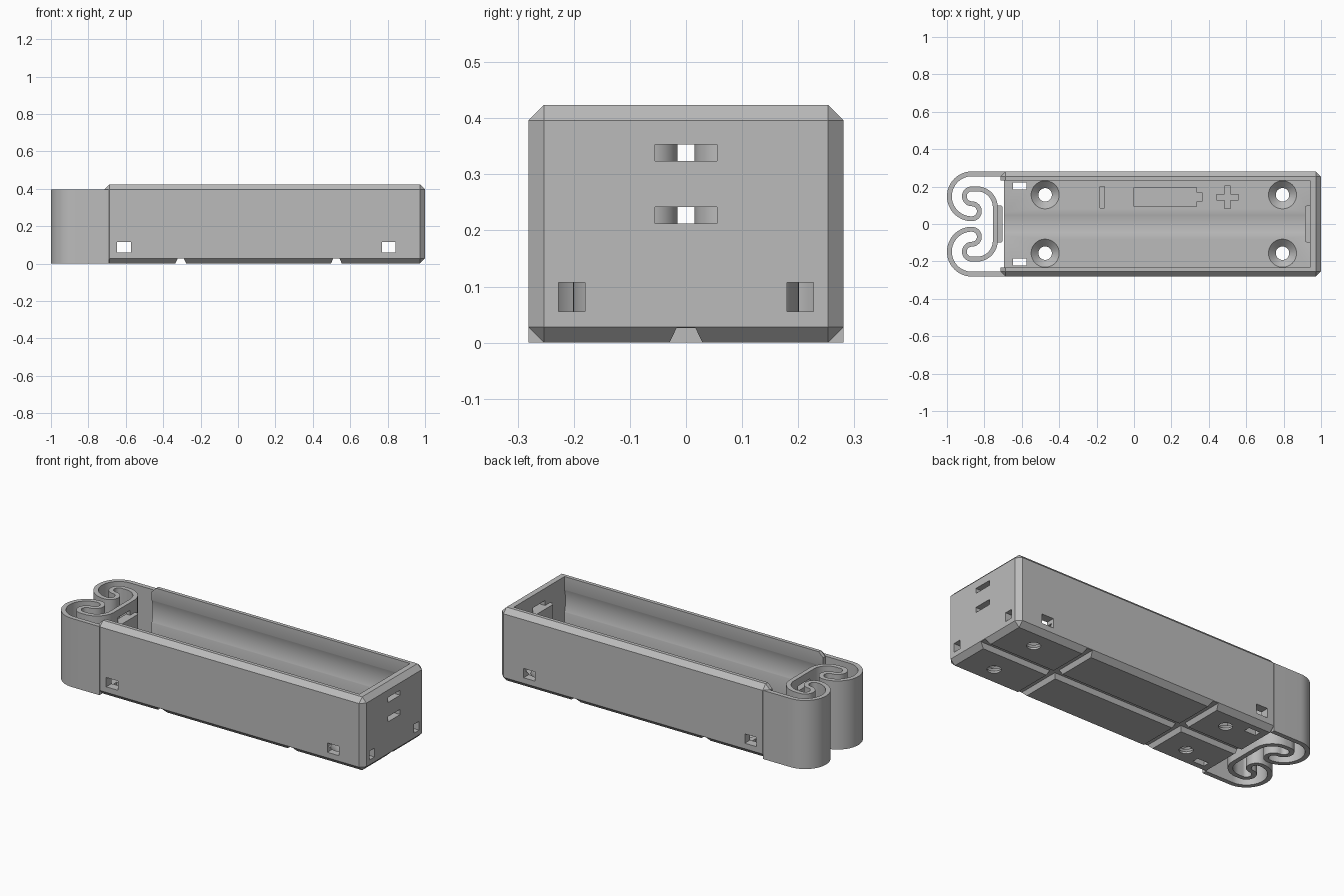
import bpy, bmesh, math
from mathutils import Vector, Matrix

if "Cube" in bpy.data.objects:
    bpy.data.objects.remove(bpy.data.objects["Cube"])

GREY = (0.5, 0.5, 0.5, 1)
mat = bpy.data.materials.new("plain grey")
mat.use_nodes = True
mat.diffuse_color = GREY
mat.node_tree.nodes["Principled BSDF"].inputs["Base Color"].default_value = GREY


def add(name, bm):
    bmesh.ops.recalc_face_normals(bm, faces=bm.faces)
    me = bpy.data.meshes.new(name)
    bm.to_mesh(me)
    bm.free()
    me.materials.append(mat)
    ob = bpy.data.objects.new(name, me)
    bpy.context.collection.objects.link(ob)
    return ob


def box(name, x, y, z, chamfer=0, upright_only=False, segments=1):
    """Box from (min, max) pairs, optionally chamfered."""
    bm = bmesh.new()
    bmesh.ops.create_cube(bm, size=1)
    for v in bm.verts:
        v.co = [r[0] if c < 0 else r[1] for c, r in zip(v.co, (x, y, z))]
    if chamfer:
        edges = [e for e in bm.edges if not upright_only
                 or abs(e.verts[0].co.z - e.verts[1].co.z) > 1e-4]
        bmesh.ops.bevel(bm, geom=edges, offset=chamfer, segments=segments,
                        affect='EDGES', profile=0.5)
    return add(name, bm)


def prism(name, points, depth, matrix=Matrix()):
    """Flat outline extruded along its local z."""
    bm = bmesh.new()
    face = bm.faces.new([bm.verts.new((p[0], p[1], 0)) for p in points])
    ext = bmesh.ops.extrude_face_region(bm, geom=[face])
    for v in ext["geom"]:
        if isinstance(v, bmesh.types.BMVert):
            v.co.z += depth
    bmesh.ops.transform(bm, matrix=matrix, verts=bm.verts)
    return add(name, bm)


def cone(name, r1, r2, depth, matrix, sides=48):
    bm = bmesh.new()
    bmesh.ops.create_cone(bm, cap_ends=True, segments=sides, radius1=r1,
                          radius2=r2, depth=depth, matrix=matrix)
    return add(name, bm)


def carve(ob, cutters):
    """Cut all cutters out of ob, then drop them."""
    for c in cutters:
        c.hide_render = True
        m = ob.modifiers.new("cut", 'BOOLEAN')
        m.operation, m.solver, m.object = 'DIFFERENCE', 'EXACT', c
    bpy.context.view_layer.update()
    done = bpy.data.meshes.new_from_object(
        ob.evaluated_get(bpy.context.evaluated_depsgraph_get()))
    ob.modifiers.clear()
    ob.data = done
    for c in cutters:
        bpy.data.objects.remove(c)


def smooth(ob):
    bpy.ops.object.select_all(action='DESELECT')
    ob.select_set(True)
    bpy.context.view_layer.objects.active = ob
    bpy.ops.object.shade_smooth_by_angle(angle=math.radians(25))


FLOOR, MID = 0.05, 0.283
SLOTS = ((0.212, 0.242), (0.324, 0.353))

# Chamfered tray, hollowed by a box and a shallow round cradle
tray = box("tray", (-0.715, 1), (-0.281, 0.281), (0, 0.424), 0.028)
along_x = Matrix.Rotation(math.pi / 2, 4, 'Y')
along_y = Matrix.Rotation(math.pi / 2, 4, 'X')
cuts = [
    box("cavity", (-0.9, 0.94), (-0.232, 0.232), (FLOOR, 0.6)),
    box("open_end", (-0.9, -0.695), (-0.232, 0.232), (-0.1, 0.6)),
    cone("cradle", 0.241, 0.241, 1.84,
         Matrix.Translation((0.02, 0, MID)) @ along_x, 96),
]

# Wire slots in the end wall, the sides and the floor
for z in SLOTS:
    cuts.append(box("end_slot", (0.9, 1.1), (-0.055, 0.055), z))
for s in (-1, 1):
    cuts.append(box("corner_slot", (0.9, 1.1),
                    sorted((s * 0.18, s * 0.227)), (0.056, 0.107)))
    cuts.append(box("floor_slot", (-0.648, -0.575),
                    sorted((s * 0.184, s * 0.221)), (-0.1, 0.08)))
    for x in (-0.61, 0.806):
        cuts.append(box("side_slot", (x - 0.037, x + 0.037),
                        sorted((s * 0.2, s * 0.4)), (0.06, 0.114)))
    # Countersunk screw holes
    for x in (-0.475, 0.794):
        at = Matrix.Translation((x, s * 0.156, FLOOR))
        cuts.append(cone("screw_hole", 0.036, 0.036, 0.3, at))
        cuts.append(cone("countersink", 0.033, 0.117, 0.084, at))

# Tapered grooves under the floor
groove = [(-0.034, -0.01), (0.034, -0.01), (0.017, 0.026), (-0.017, 0.026)]
for x in (-0.306, 0.526):
    cuts.append(prism("cross_groove", groove, 0.8,
                      Matrix.Translation((x, 0.4, 0)) @ along_y))
cuts.append(prism("long_groove", groove, 2.4,
                  Matrix.Translation((-1.2, 0, 0))
                  @ Matrix.Rotation(math.pi / 2, 4, 'Z') @ along_y))

# Sunken polarity marks
half = [(0.06, 0.016), (0.016, 0.016), (0.016, 0.06)]
plus = []
for k in range(4):
    turn = Matrix.Rotation(k * math.pi / 2, 2)
    plus += [turn @ Vector(p) for p in half]
mark = Matrix.Translation((0, 0, FLOOR - 0.012))
cuts.append(prism("plus_mark", plus, 0.1,
                  Matrix.Translation((0.5, 0.143, 0)) @ mark))
cuts.append(box("minus_mark", (-0.183, -0.157), (0.085, 0.2), (0.038, 0.1)))
cell = [(0, 0.093), (0.333, 0.093), (0.333, 0.12), (0.363, 0.12),
        (0.363, 0.168), (0.333, 0.168), (0.333, 0.196), (0, 0.196)]
cuts.append(prism("cell_mark", cell, 0.1, mark))
carve(tray, cuts)
smooth(tray)


# S-shaped flexing spring: centre line of one half, then mirrored
def arc(cx, cy, r, a0, a1, n=20):
    return [Vector((cx + r * math.cos(math.radians(a0 + (a1 - a0) * i / n)),
                    cy + r * math.sin(math.radians(a0 + (a1 - a0) * i / n))))
            for i in range(n + 1)]


path = [Vector((-0.69, 0.268))]
path += arc(-0.867, 0.148, 0.12, 90, 270, 32)
path += arc(-0.867, 0.068, 0.04, 270, 450)[1:]
path += arc(-0.867, 0.148, 0.04, 270, 90)[1:]
path += arc(-0.84, 0.09, 0.098, 90, 0)
path += [Vector((p.x, -p.y)) for p in reversed(path)]
sides = ([], [])
for i, p in enumerate(path):
    d = (path[min(i + 1, len(path) - 1)] - path[max(i - 1, 0)]).normalized()
    n = Vector((-d.y, d.x)) * 0.013
    sides[0].append(p + n)
    sides[1].append(p - n)
spring = prism("spring", sides[0] + sides[1][::-1], 0.397)
carve(spring, [box("spring_slot", (-0.79, -0.65), (-0.055, 0.055), z)
               for z in SLOTS])
smooth(spring)

# Contact ridges between the wire slots at both ends
for name, x in (("spring_contact", (-0.74, -0.702)),
                ("end_contact", (0.914, 0.96))):
    smooth(box(name, x, (-0.1, 0.1), (SLOTS[0][1], SLOTS[1][0]),
               0.015, True, 4))
